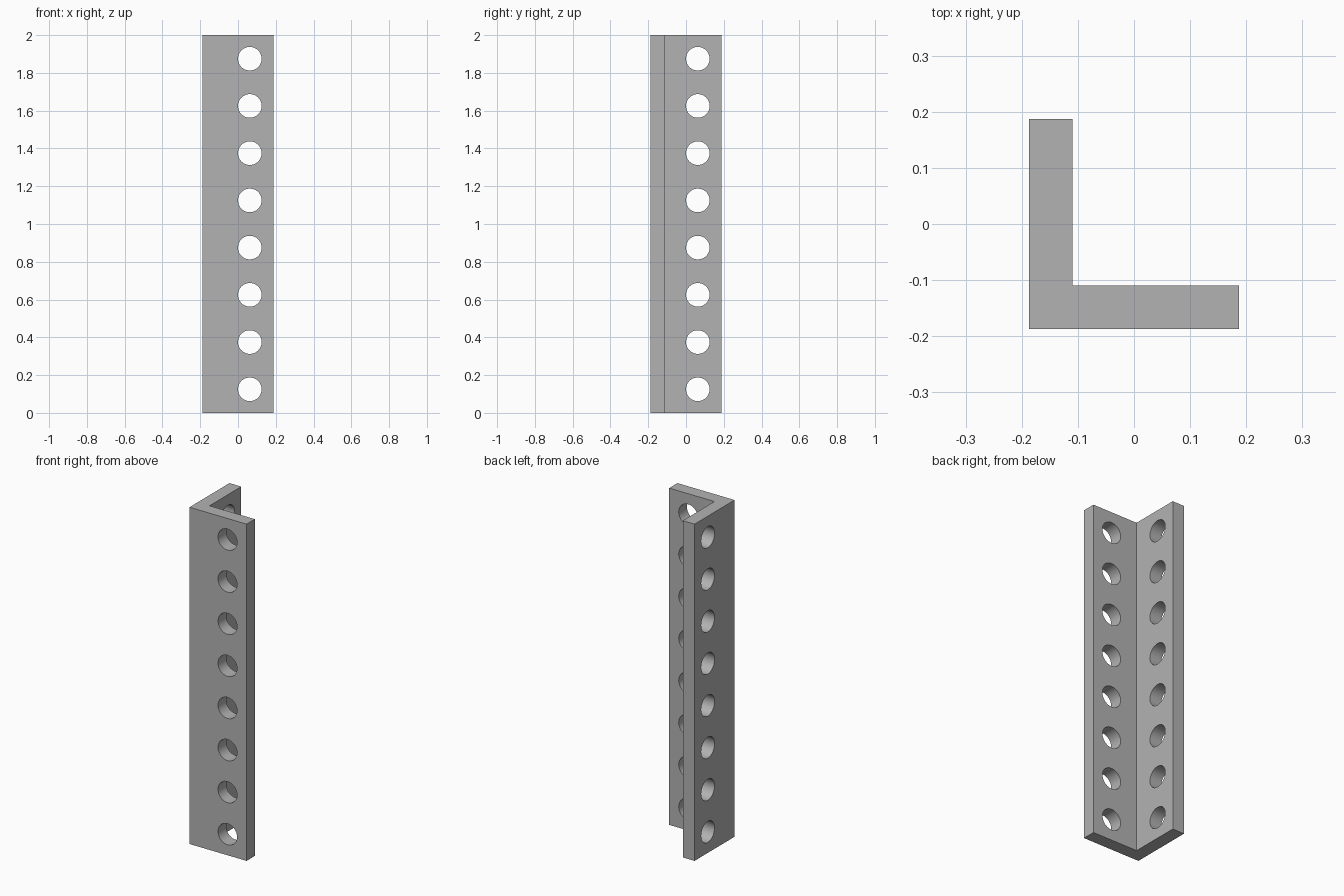
import bpy
import math

cube = bpy.data.objects.get("Cube")
if cube:
    bpy.data.objects.remove(cube)

LENGTH = 2.0
HALF = 0.1875      # half the leg width
INNER = -0.11      # inner face of each leg
RADIUS = 0.0625
HOLE = 0.0625      # hole centre line along each leg
PITCH = 0.25

steel = bpy.data.materials.new("light grey steel")
steel.use_nodes = True
colour = (0.45, 0.45, 0.45, 1)
steel.diffuse_color = colour
steel.node_tree.nodes["Principled BSDF"].inputs["Base Color"].default_value = colour


def prism(name, outline, height):
    """Extrude a flat outline upwards from z = 0."""
    n = len(outline)
    verts = [(x, y, z) for z in (0, height) for x, y in outline]
    faces = [tuple(reversed(range(n))), tuple(range(n, 2 * n))]
    faces += [(i, (i + 1) % n, (i + 1) % n + n, i + n) for i in range(n)]
    mesh = bpy.data.meshes.new(name)
    mesh.from_pydata(verts, [], faces)
    mesh.materials.append(steel)
    obj = bpy.data.objects.new(name, mesh)
    bpy.context.collection.objects.link(obj)
    return obj


# L-shaped angle bar
bar = prism("angle_bar", [(-HALF, -HALF), (HALF, -HALF), (HALF, INNER),
                          (INNER, INNER), (INNER, HALF), (-HALF, HALF)], LENGTH)

# Row of round holes through both legs
middle = (INNER - HALF) / 2
cutters = []
for i in range(8):
    z = PITCH * (i + 0.5)
    for location, rotation in (((HOLE, middle, z), (math.pi / 2, 0, 0)),
                               ((middle, HOLE, z), (0, math.pi / 2, 0))):
        bpy.ops.mesh.primitive_cylinder_add(vertices=48, radius=RADIUS, depth=0.12,
                                            location=location, rotation=rotation)
        cutter = bpy.context.object
        cutter.name = "hole_cutter"
        cutter.data.materials.append(steel)
        cutters.append(cutter)
        cut = bar.modifiers.new("hole", "BOOLEAN")
        cut.operation = "DIFFERENCE"
        cut.solver = "EXACT"
        cut.object = cutter

# Apply the cuts and remove the cutters
bpy.ops.object.select_all(action="DESELECT")
bar.select_set(True)
bpy.context.view_layer.objects.active = bar
for cut in list(bar.modifiers):
    bpy.ops.object.modifier_apply(modifier=cut.name)
for cutter in cutters:
    bpy.data.objects.remove(cutter)

bpy.ops.object.shade_smooth_by_angle(angle=math.radians(30))
